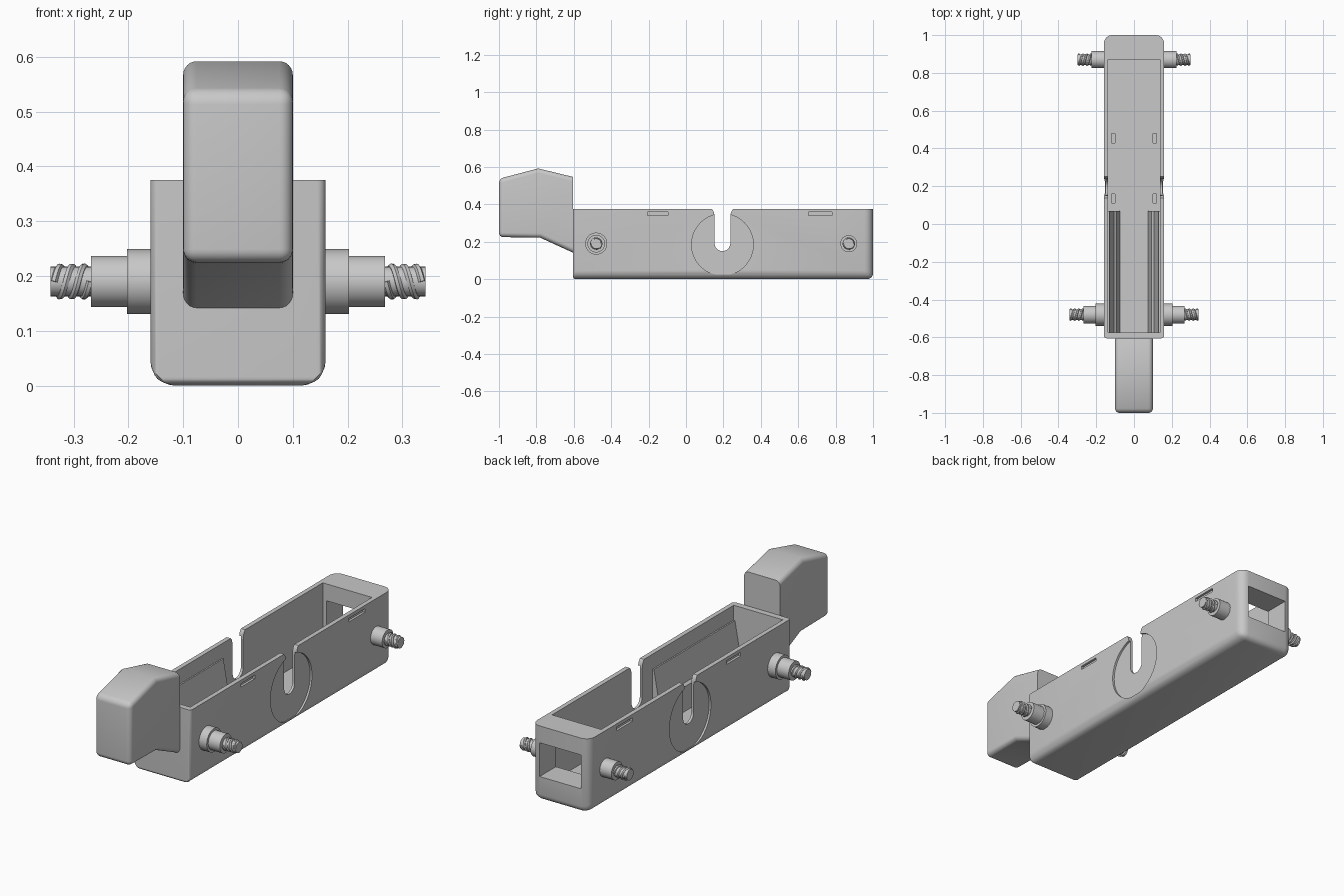
import bpy, bmesh
from math import sin, cos, pi, radians
from mathutils import Matrix, Vector

cube = bpy.data.objects.get("Cube")
if cube:
    bpy.data.objects.remove(cube, do_unlink=True)

grey = bpy.data.materials.new("plain_grey")
grey.use_nodes = True
colour = (0.58, 0.58, 0.58, 1)
grey.diffuse_color = colour
grey.node_tree.nodes["Principled BSDF"].inputs["Base Color"].default_value = colour


def make(name, bm):
    bmesh.ops.recalc_face_normals(bm, faces=bm.faces)
    mesh = bpy.data.meshes.new(name)
    bm.to_mesh(mesh)
    bm.free()
    mesh.materials.append(grey)
    ob = bpy.data.objects.new(name, mesh)
    bpy.context.collection.objects.link(ob)
    return ob


def prism(name, points, axis, start, end, rule=None):
    """Extrude a 2D profile along x or y; rule gives each edge a bevel weight."""
    bm = bmesh.new()
    place = (lambda p, d: (d, *p)) if axis == "x" else (lambda p, d: (p[0], d, p[1]))
    face = bm.faces.new([bm.verts.new(place(p, start)) for p in points])
    new = bmesh.ops.extrude_face_region(bm, geom=[face])["geom"]
    shift = Vector(place((0, 0), end - start))
    bmesh.ops.translate(bm, vec=shift, verts=[v for v in new if isinstance(v, bmesh.types.BMVert)])
    if rule:
        layer = bm.edges.layers.float.new("bevel_weight_edge")
        for e in bm.edges:
            a, b = e.verts
            e[layer] = rule((a.co + b.co) / 2, (b.co - a.co).normalized())
    return make(name, bm)


def box(name, x, y, z, rule=None):
    return prism(name, [(y[0], z[0]), (y[1], z[0]), (y[1], z[1]), (y[0], z[1])], "x", *x, rule)


def round_edges(ob, width):
    mod = ob.modifiers.new("round", "BEVEL")
    mod.limit_method = "WEIGHT"
    mod.width = width
    mod.segments = 6


def finish(ob, cutters=()):
    """Apply the modifiers and cuts, then smooth the shallow edges."""
    for c in cutters:
        c.hide_render = True
        mod = ob.modifiers.new("cut", "BOOLEAN")
        mod.operation = "DIFFERENCE"
        mod.solver = "EXACT"
        mod.object = c
    bpy.context.view_layer.update()
    ev = ob.evaluated_get(bpy.context.evaluated_depsgraph_get())
    mesh = bpy.data.meshes.new_from_object(ev)
    ob.modifiers.clear()
    ob.data = mesh
    for c in cutters:
        bpy.data.objects.remove(c, do_unlink=True)
    bpy.ops.object.select_all(action="DESELECT")
    ob.select_set(True)
    bpy.context.view_layer.objects.active = ob
    bpy.ops.object.shade_smooth_by_angle(angle=radians(30))


# Open trough body
MID, HUB = 0.195, 0.185


def body_rule(mid, d):
    if mid.z > 0.37:
        return 0
    if mid.y < -0.6:
        return 0.35
    return 0.7 if mid.y > 0.99 and abs(d.x) > 0.9 else 1


body = box("body", (-0.16, 0.16), (-0.605, 1), (0, 0.375), body_rule)
round_edges(body, 0.045)

cutters = [
    box("cavity_cutter", (-0.137, 0.137), (-0.575, 0.87), (0.04, 0.5)),
    box("window_cutter", (-0.115, 0.115), (0.8, 1.1), (0.12, 0.29)),
]

# Notch with a round bottom and a flared mouth
half = [(0.042, 0.33), (0.044, 0.35), (0.049, 0.365), (0.058, 0.377), (0.058, 0.45)]
arc = [(0.042 * cos(a), 0.192 + 0.042 * sin(a)) for a in (-pi + i * pi / 16 for i in range(17))]
outline = arc + half + [(-y, z) for y, z in reversed(half)]
cutters.append(prism("notch_cutter", [(MID + y, z) for y, z in outline], "x", -0.3, 0.3))

# Round side recesses, flat at the bottom, and small side and floor pockets
disc = [(MID + 0.165 * cos(i * pi / 32), max(0.025, HUB + 0.165 * sin(i * pi / 32))) for i in range(64)]
flat = [p for i, p in enumerate(disc) if not (p[1] == 0.025 and disc[i - 1][1] == 0.025 and disc[(i + 1) % 64][1] == 0.025)]
for s in (-1, 1):
    cutters.append(prism("disc_cutter", flat, "x", s * 0.15, s * 0.2))
    for y in ((-0.205, -0.095), (0.655, 0.78)):
        cutters.append(box("side_pocket_cutter", (s * 0.148, s * 0.2), y, (0.34, 0.358)))
    for y in ((0.11, 0.158), (0.43, 0.48)):
        cutters.append(box("floor_pocket_cutter", (s * 0.1, s * 0.12), y, (0.02, 0.1)))
finish(body, cutters)

# Sloping guides inside the front half
for side, s in (("left", 1), ("right", -1)):
    section = [(0.145, 0.03), (0.072, 0.03), (0.092, 0.15), (0.105, 0.16), (0.13, 0.3), (0.145, 0.3)]
    guide = prism(side + "_guide", [(s * x, z) for x, z in section], "y", -0.585, 0.07)
    finish(guide)

# Raised block at the front
block_side = [(-1, 0.225), (-1, 0.537), (-0.79, 0.592), (-0.605, 0.547), (-0.605, 0.142), (-0.78, 0.222)]


def block_rule(mid, d):
    if mid.y > -0.61 or (abs(d.x) > 0.9 and mid.y > -0.9):
        return 0
    return 1


block = prism("front_block", block_side, "x", -0.1, 0.1, block_rule)
round_edges(block, 0.024)
finish(block)


# Stepped pegs with a two-start screw thread
def peg(name, s, y, steps, tip):
    bm = bmesh.new()
    start = 0.145
    for end, r in steps + [(tip, 0.027)]:
        turn = Matrix.Translation((s * (start + end) / 2, y, 0.19)) @ Matrix.Rotation(pi / 2, 4, "Y")
        bmesh.ops.create_cone(bm, cap_ends=True, segments=32, radius1=r, radius2=r,
                              depth=end - start, matrix=turn)
        start = end
    finish(make(name + "_peg", bm))

    curve = bpy.data.curves.new(name + "_thread", "CURVE")
    curve.dimensions = "3D"
    curve.bevel_depth = 0.0065
    curve.bevel_resolution = 1
    curve.use_fill_caps = True
    curve.materials.append(grey)
    root = steps[-1][0] + 0.002
    for phase in (0, pi):
        spline = curve.splines.new("POLY")
        spline.points.add(40)
        for i, p in enumerate(spline.points):
            t = i / 40
            a = phase + t * 3 * pi
            p.co = (s * (root + t * (tip - root - 0.006)), y + 0.0265 * cos(a), 0.19 + 0.0265 * sin(a), 1)
    temp = bpy.data.objects.new("thread_path", curve)
    bpy.context.collection.objects.link(temp)
    bpy.context.view_layer.update()
    mesh = bpy.data.meshes.new_from_object(temp.evaluated_get(bpy.context.evaluated_depsgraph_get()))
    bpy.data.objects.remove(temp, do_unlink=True)
    thread = bpy.data.objects.new(name + "_thread", mesh)
    bpy.context.collection.objects.link(thread)
    finish(thread)


for side, s in (("left", 1), ("right", -1)):
    peg("front_" + side, s, -0.48, [(0.203, 0.059), (0.268, 0.047)], 0.342)
    peg("back_" + side, s, 0.87, [(0.225, 0.045)], 0.298)
